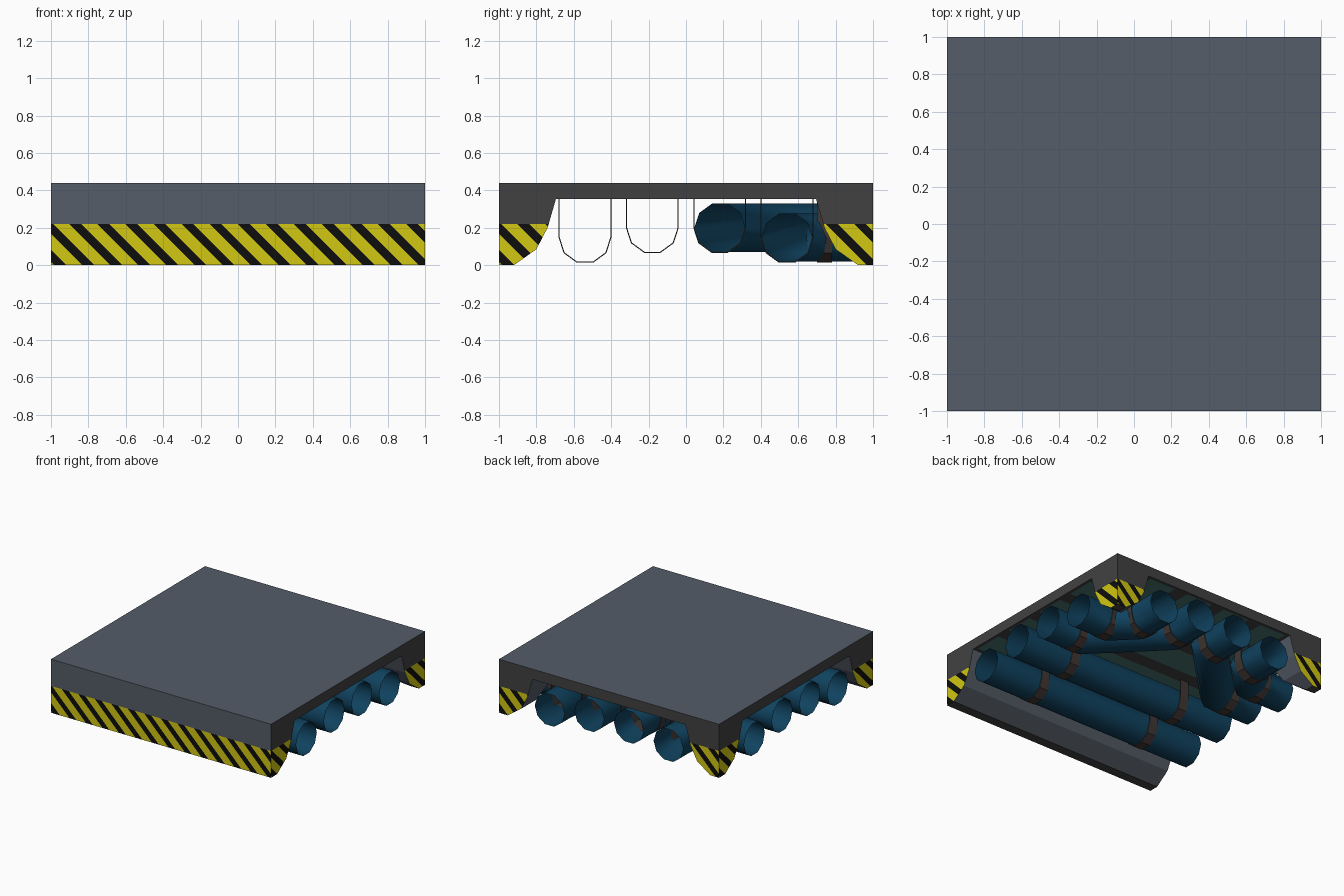
import bpy, bmesh, math
from mathutils import Vector

if "Cube" in bpy.data.objects:
    bpy.data.objects.remove(bpy.data.objects["Cube"])

CEIL, TOP, STRIPE_Z = 0.355, 0.44, 0.22
PERIOD = 0.15


def mat(name, r, g, b):
    m = bpy.data.materials.new(name)
    m.diffuse_color = (r, g, b, 1)
    m.use_nodes = True
    m.node_tree.nodes["Principled BSDF"].inputs["Base Color"].default_value = m.diffuse_color
    return m


SLATE = mat("slate grey", 0.091, 0.109, 0.138)
DARK = mat("dark grey", 0.053, 0.053, 0.053)
YELLOW = mat("hazard yellow", 0.64, 0.57, 0.006)
BLACK = mat("hazard black", 0.004, 0.004, 0.004)
BLUE = mat("pipe blue", 0.005, 0.055, 0.115)
BROWN = mat("strap brown", 0.05, 0.038, 0.034)
TEAL = mat("panel teal", 0.065, 0.17, 0.16)


def finish(bm, name, mats):
    me = bpy.data.meshes.new(name)
    bm.to_mesh(me)
    bm.free()
    for m in mats:
        me.materials.append(m)
    ob = bpy.data.objects.new(name, me)
    bpy.context.collection.objects.link(ob)
    return ob


def outward(f):
    """Horizontal axis running to the right on an outer side face, or None."""
    c, n = f.calc_center_median(), f.normal
    if abs(n.z) < 0.01 and max(abs(c.x), abs(c.y)) > 0.999:
        return Vector((-n.y, n.x, 0))
    return None


def block(name, levels, cap_top=True, striped=True):
    """Loft of stacked rectangles (x0, x1, y0, y1, z), with hazard stripes low on outer faces."""
    bm = bmesh.new()
    rings = []
    for x0, x1, y0, y1, z in levels:
        x0, x1 = sorted((x0, x1))
        y0, y1 = sorted((y0, y1))
        rings.append([bm.verts.new((x, y, z)) for x, y in ((x0, y0), (x1, y0), (x1, y1), (x0, y1))])
    for a, b in zip(rings, rings[1:]):
        for i in range(4):
            j = (i + 1) % 4
            bm.faces.new((a[i], a[j], b[j], b[i]))
    bm.faces.new(rings[0][::-1])
    if cap_top:
        bm.faces.new(rings[-1])
    bm.normal_update()
    if striped:
        bmesh.ops.bisect_plane(bm, geom=bm.verts[:] + bm.edges[:] + bm.faces[:],
                               plane_co=(0, 0, STRIPE_Z), plane_no=(0, 0, 1))
        for axis in (Vector((1, 0, 0)), Vector((0, 1, 0)), Vector((-1, 0, 0)), Vector((0, -1, 0))):
            for k in range(-9, 10):
                for off in (-0.21, 0.21):
                    fs = [f for f in bm.faces if outward(f) and (outward(f) - axis).length < 0.01
                          and f.calc_center_median().z < STRIPE_Z]
                    geom = set(fs)
                    for f in fs:
                        geom.update(f.edges, f.verts)
                    n = axis + Vector((0, 0, 1))
                    d = -0.80 + (k + 5 + off) * PERIOD
                    bmesh.ops.bisect_plane(bm, geom=list(geom), plane_co=axis * d, plane_no=n)
                    bm.normal_update()
    for f in bm.faces:
        axis, c = outward(f), f.calc_center_median()
        f.material_index = 0
        if axis:
            if striped and c.z < STRIPE_Z:
                ph = ((axis.dot(c) + c.z + 0.80) / PERIOD + 0.5) % 1 - 0.5
                f.material_index = 3 if abs(ph) < 0.21 else 2
            elif f.normal.y > -0.9:
                f.material_index = 1
        elif f.normal.z < -0.99:
            f.material_index = 1
    return finish(bm, name, [SLATE, DARK, YELLOW, BLACK])


# Deck, front wall and the two rear corner pillars
PROFILE = [(0.92, 0), (0.80, 0.085), (0.74, 0.2), (0.695, CEIL)]
block("deck", [(-1, 1, -1, 1, CEIL), (-1, 1, -1, 1, TOP)], striped=False)
block("front_wall", [(-1, 1, -1, -f, z) for f, z in PROFILE], cap_top=False)
for s, side in ((1, "right"), (-1, "left")):
    block("corner_pillar_" + side, [(s * f, s, f, 1, z) for f, z in PROFILE], cap_top=False)

SIDES = 10


def pipe(name, pts, z, r=0.135):
    """Open ten-sided tube along a mitred path."""
    bm = bmesh.new()
    pts = [Vector((x, y, z)) for x, y in pts]
    rings = []
    for i, p in enumerate(pts):
        d0 = (p - pts[i - 1]).normalized() if i else (pts[1] - p).normalized()
        d1 = (pts[i + 1] - p).normalized() if i < len(pts) - 1 else d0
        t = (d0 + d1).normalized()
        side = Vector((-t.y, t.x, 0)) / t.dot(d0)
        rings.append([bm.verts.new(p + side * r * math.cos(a) + Vector((0, 0, r * math.sin(a))))
                      for a in (k * math.tau / SIDES for k in range(SIDES))])
    for a, b in zip(rings, rings[1:]):
        for i in range(SIDES):
            j = (i + 1) % SIDES
            bm.faces.new((a[i], b[i], b[j], a[j]))
    bmesh.ops.recalc_face_normals(bm, faces=bm.faces)
    # keep normals pointing away from the pipe axis
    f = bm.faces[:][2]
    if f.normal.z < 0:
        bmesh.ops.reverse_faces(bm, faces=bm.faces[:])
    ob = finish(bm, name, [BLUE])
    bpy.ops.object.select_all(action='DESELECT')
    ob.select_set(True)
    bpy.context.view_layer.objects.active = ob
    bpy.ops.object.shade_smooth_by_angle(angle=math.radians(40))


def strap(name, x, y, z, along_x, r=0.138, w=0.08):
    """U-shaped hanger round the underside of a pipe, up to the ceiling."""
    bm = bmesh.new()
    prof = [(-r, CEIL)]
    prof += [(r * math.cos(a), z + r * math.sin(a))
             for a in (math.pi + k * math.tau / SIDES for k in range(SIDES // 2 + 1))]
    prof.append((r, CEIL))
    rows = []
    for e in (-w / 2, w / 2):
        rows.append([bm.verts.new((x + e, y + u, h) if along_x else (x + u, y + e, h)) for u, h in prof])
    for i in range(len(prof) - 1):
        bm.faces.new((rows[0][i], rows[0][i + 1], rows[1][i + 1], rows[1][i]))
    ob = finish(bm, name, [BROWN])
    mod = ob.modifiers.new("thickness", 'SOLIDIFY')
    mod.thickness, mod.offset = 0.006, 0


# Pipes: outer lanes hang lower than inner lanes
for lane, z, bend, label in ((0.54, 0.147, 0.70, "outer"), (0.18, 0.2, 0.67, "inner")):
    pipe("straight_pipe_" + label, [(-1, -lane), (1, -lane)], z)
    for s in (1, -1):
        pipe("bent_pipe_" + label, [(s, lane), (s * bend, lane), (s * lane, bend), (s * lane, 1)], z)
        strap("straight_strap", s * 0.53, -lane, z, True)
        strap("side_strap", s * 0.74, lane, z, True)
        strap("back_strap", s * lane, 0.74, z, False)

# Teal ceiling panels over each pipe lane
for lane in (-0.54, -0.18, 0.18, 0.54):
    for name, (x0, x1, y0, y1) in (("lane_panel", (-0.98, 0.98, lane - 0.12, lane + 0.12)),
                                   ("back_panel", (lane - 0.12, lane + 0.12, 0.70, 0.98))):
        bm = bmesh.new()
        bm.faces.new([bm.verts.new(v + (CEIL - 0.004,)) for v in ((x0, y0), (x0, y1), (x1, y1), (x1, y0))])
        finish(bm, name, [TEAL])
